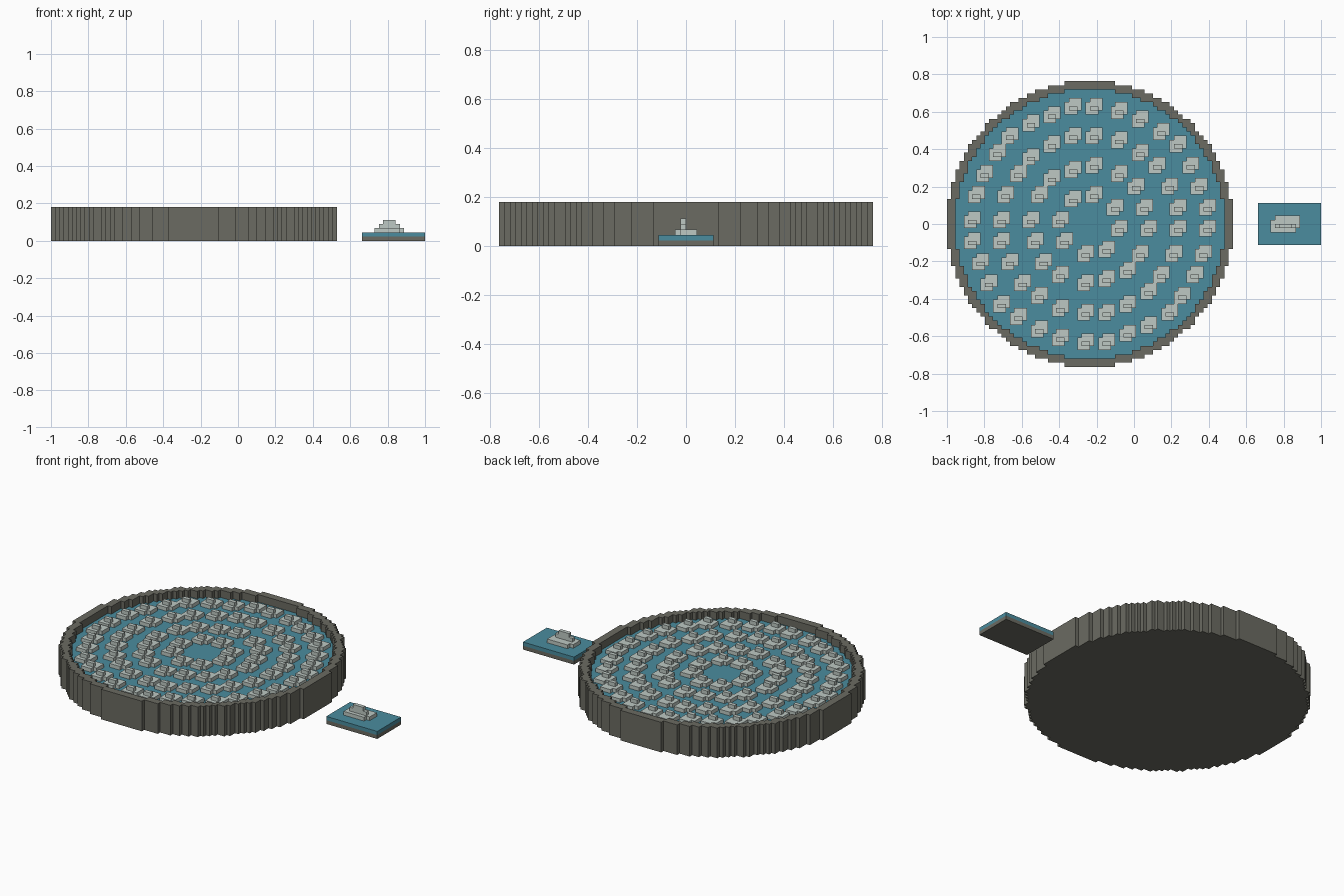
import bpy, bmesh, math

if "Cube" in bpy.data.objects:
    bpy.data.objects.remove(bpy.data.objects["Cube"])

U = 2 / 89                 # size of one block
CX = -10.5 * U             # centre of the round basin


def material(name, rgb):
    m = bpy.data.materials.new(name)
    m.diffuse_color = (*rgb, 1)
    m.use_nodes = True
    m.node_tree.nodes["Principled BSDF"].inputs["Base Color"].default_value = m.diffuse_color
    return m


STONE = material("stone_grey", (0.147, 0.147, 0.122))
WATER = material("water_blue", (0.069, 0.262, 0.342))
HULL = material("pale_grey", (0.515, 0.584, 0.552))


def prism(bm, pts, z0, z1, open_seam=False):
    """Extrude a counter-clockwise outline, measured in blocks."""
    lo = [bm.verts.new((x * U, y * U, z0 * U)) for x, y in pts]
    hi = [bm.verts.new((x * U, y * U, z1 * U)) for x, y in pts]
    bm.faces.new(hi)
    bm.faces.new(lo[::-1])
    for i in range(len(pts)):
        j = (i + 1) % len(pts)
        if open_seam and pts[i][0] == 0 and pts[j][0] == 0:
            continue
        bm.faces.new((lo[i], lo[j], hi[j], hi[i]))


def make_mesh(name, mat, parts, open_seam=False):
    bm = bmesh.new()
    for pts, z0, z1 in parts:
        prism(bm, pts, z0, z1, open_seam)
    me = bpy.data.meshes.new(name)
    bm.to_mesh(me)
    bm.free()
    me.materials.append(mat)
    return me


def place(name, me, x=0.0, y=0.0, z=0.0):
    ob = bpy.data.objects.new(name, me)
    ob.location = (x, y, z)
    bpy.context.collection.objects.link(ob)
    return ob


def rect(x0, y0, x1, y1):
    return [(x0, y0), (x1, y0), (x1, y1), (x0, y1)]


def stair_half(r):
    """Right half of a stepped circle, from bottom to top."""
    pts, last = [], 0
    for j in range(-r, r):
        w = sum((i + .5) ** 2 + (j + .5) ** 2 <= r * r for i in range(r))
        if w != last:
            pts += [(last, j), (w, j)]
            last = w
    return pts + [(last, r), (0, r)]


def stair_disc(r):
    half = stair_half(r)[1:-1]
    return half + [(-x, y) for x, y in reversed(half)]


def hull(x0, x1):
    """Two overlapping blocks, shifted one step diagonally."""
    return [(x0, -2), (x1 - 1, -2), (x1 - 1, -1), (x1, -1),
            (x1, 2), (x0 + 1, 2), (x0 + 1, 1), (x0, 1)]


# Basin: mirrored half wall, floor and water
wall_outline = stair_half(34) + stair_half(32)[::-1]
wall = place("basin_wall", make_mesh("basin_wall", STONE, [(wall_outline, 0, 8)], True), CX)
mirror = wall.modifiers.new("mirror", 'MIRROR')
mirror.use_clip = True
place("basin_floor", make_mesh("basin_floor", STONE, [(stair_disc(32), 0, 1)]), CX)
place("basin_water", make_mesh("basin_water", WATER, [(stair_disc(32), 1, 6)]), CX)

# Small boats in four rings
boat = make_mesh("small_boat", HULL, [(hull(-2, 2), 0, 1), (rect(-1, -1, 1, 0), 1, 2)])
for ring in range(1, 5):
    n = 8 * ring
    for i in range(n):
        a = 2 * math.pi * (i - 0.25) / n
        place(f"small_boat_{ring}_{i + 1}", boat,
              CX + round(7 * ring * math.cos(a)) * U,
              round(7 * ring * math.sin(a)) * U, 6 * U)

# Separate plate with the larger boat
plate_x = 37 * U
plate = rect(-7.5, -5, 7.5, 5)
place("plate_base", make_mesh("plate_base", STONE, [(plate, 0, 1)]), plate_x)
place("plate_water", make_mesh("plate_water", WATER, [(plate, 1, 2)]), plate_x)
place("large_boat", make_mesh("large_boat", HULL, [
    (hull(-4.5, 2.5), 0, 1),
    (rect(-3.5, -1, 1.5, 0), 1, 2),
    (rect(-2.5, -1, 0.5, 0), 2, 3)]), plate_x, 0, 2 * U)
